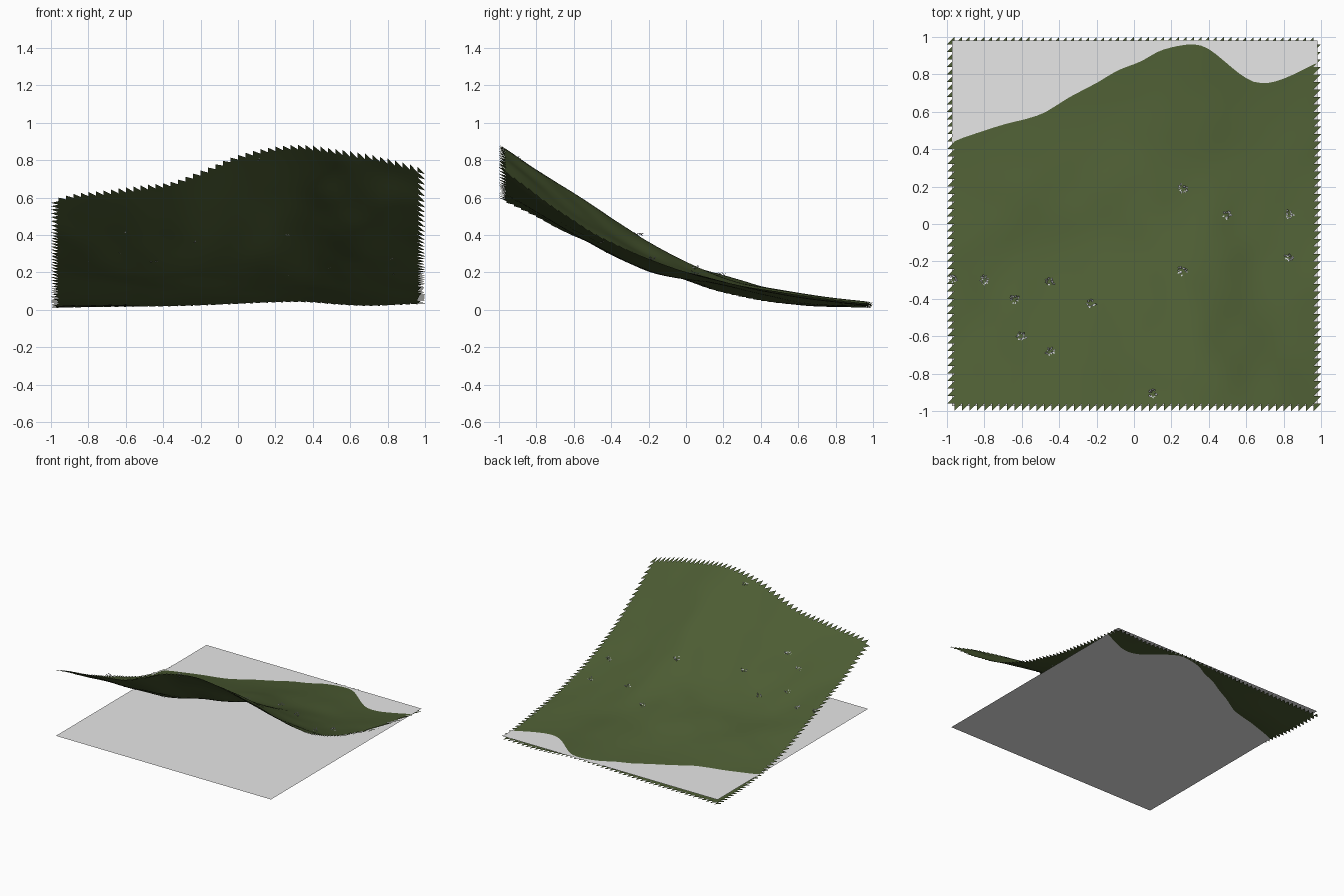
import bpy
import bmesh
import math
import random
from mathutils import Vector, noise

random.seed(4)
cube = bpy.data.objects.get("Cube")
if cube:
    bpy.data.objects.remove(cube, do_unlink=True)


def material(name, colour):
    m = bpy.data.materials.new(name)
    m.use_nodes = True
    m.diffuse_color = (*colour, 1)
    bsdf = next(n for n in m.node_tree.nodes if n.type == "BSDF_PRINCIPLED")
    bsdf.inputs["Base Color"].default_value = (*colour, 1)
    return m


def make_object(name, bm, mat):
    mesh = bpy.data.meshes.new(name)
    bm.to_mesh(mesh)
    bm.free()
    mesh.materials.append(mat)
    obj = bpy.data.objects.new(name, mesh)
    bpy.context.collection.objects.link(obj)
    return obj


grass = material("dark grass green", (0.073, 0.107, 0.033))
grey = material("plain grey", (0.8, 0.8, 0.8))
leaf_grey = material("pale leaf grey", (0.6, 0.61, 0.65))

# Hillside control heights: one profile from front to back per step in x
PROFILES = [
    (0.59, 0.40, 0.24, 0.09, 0.025, 0.01),
    (0.65, 0.40, 0.21, 0.12, 0.035, 0.015),
    (0.69, 0.43, 0.23, 0.14, 0.055, 0.018),
    (0.83, 0.54, 0.30, 0.18, 0.08, 0.03),
    (0.88, 0.62, 0.37, 0.17, 0.09, 0.04),
    (0.84, 0.54, 0.29, 0.15, 0.065, 0.02),
    (0.76, 0.47, 0.27, 0.15, 0.08, 0.03),
]


def spline(values, t):
    """Catmull-Rom curve through evenly spaced values, t from -1 to 1."""
    n = len(values) - 1
    s = (t + 1) / 2 * n
    i = min(max(int(s), 0), n - 1)
    f = s - i
    b, c = values[i], values[i + 1]
    a = values[i - 1] if i > 0 else 2 * b - c
    d = values[i + 2] if i + 2 <= n else 2 * c - b
    return b + f / 2 * (c - a + f * (2 * a - 5 * b + 4 * c - d
                                     + f * (3 * (b - c) + d - a)))


def height(x, y):
    z = spline([spline(p, y) for p in PROFILES], x)
    bumps = noise.noise(Vector((x * 5, y * 5, 0.3)))
    return max(0, z + bumps * 0.012 * min(1, z * 4))


# Hillside sheet, with half cells around its rim that leave a saw edge
CELLS = 50
LAST = CELLS - 1
bm = bmesh.new()
grid = []
for i in range(CELLS + 1):
    x = 2 * i / CELLS - 1
    ys = [2 * j / CELLS - 1 for j in range(CELLS + 1)]
    grid.append([bm.verts.new((x, y, height(x, y))) for y in ys])
for i in range(CELLS):
    for j in range(CELLS):
        a, b = grid[i][j], grid[i + 1][j]
        c, d = grid[i + 1][j + 1], grid[i][j + 1]
        if i != LAST and j != 0:
            bm.faces.new((a, b, c))
        if i != 0 and j != LAST:
            bm.faces.new((a, c, d))
bmesh.ops.delete(bm, geom=[v for v in bm.verts if not v.link_faces],
                 context="VERTS")
for f in bm.faces:
    f.smooth = True
make_object("hillside", bm, grass)

# Flat ground plane
bm = bmesh.new()
bmesh.ops.create_grid(bm, x_segments=1, y_segments=1, size=0.977)
bmesh.ops.translate(bm, vec=(0.003, 0.005, 0.045), verts=bm.verts)
make_object("ground_plane", bm, grey)


# Small leafy tufts scattered on the slope
def tuft(name, x, y, leaves=16):
    bm = bmesh.new()
    base = Vector((x, y, height(x, y)))
    for k in range(leaves):
        angle = k * 2.4 + random.uniform(-0.3, 0.3)
        out = Vector((math.cos(angle), math.sin(angle), 0))
        side = Vector((-out.y, out.x, random.uniform(-0.5, 0.5))) * 0.005
        root = base + out * random.uniform(0.004, 0.018)
        root.z += random.uniform(0.002, 0.018)
        tip = root + out * 0.014 + Vector((0, 0, random.uniform(-0.002, 0.01)))
        middle = (root + tip) / 2
        bm.faces.new([bm.verts.new(p) for p in
                      (root, middle - side, tip, middle + side)])
    make_object(name, bm, leaf_grey)


SPOTS = [(-0.8, -0.3), (-0.6, -0.6), (-0.45, -0.68), (0.1, -0.91),
         (0.26, -0.25), (0.26, 0.19), (0.83, -0.18), (0.83, 0.05),
         (0.5, 0.05), (-0.23, -0.43), (-0.45, -0.31), (-0.64, -0.4),
         (-0.97, -0.29)]
for n, (x, y) in enumerate(SPOTS, 1):
    tuft(f"leaf_tuft_{n}", x, y)
